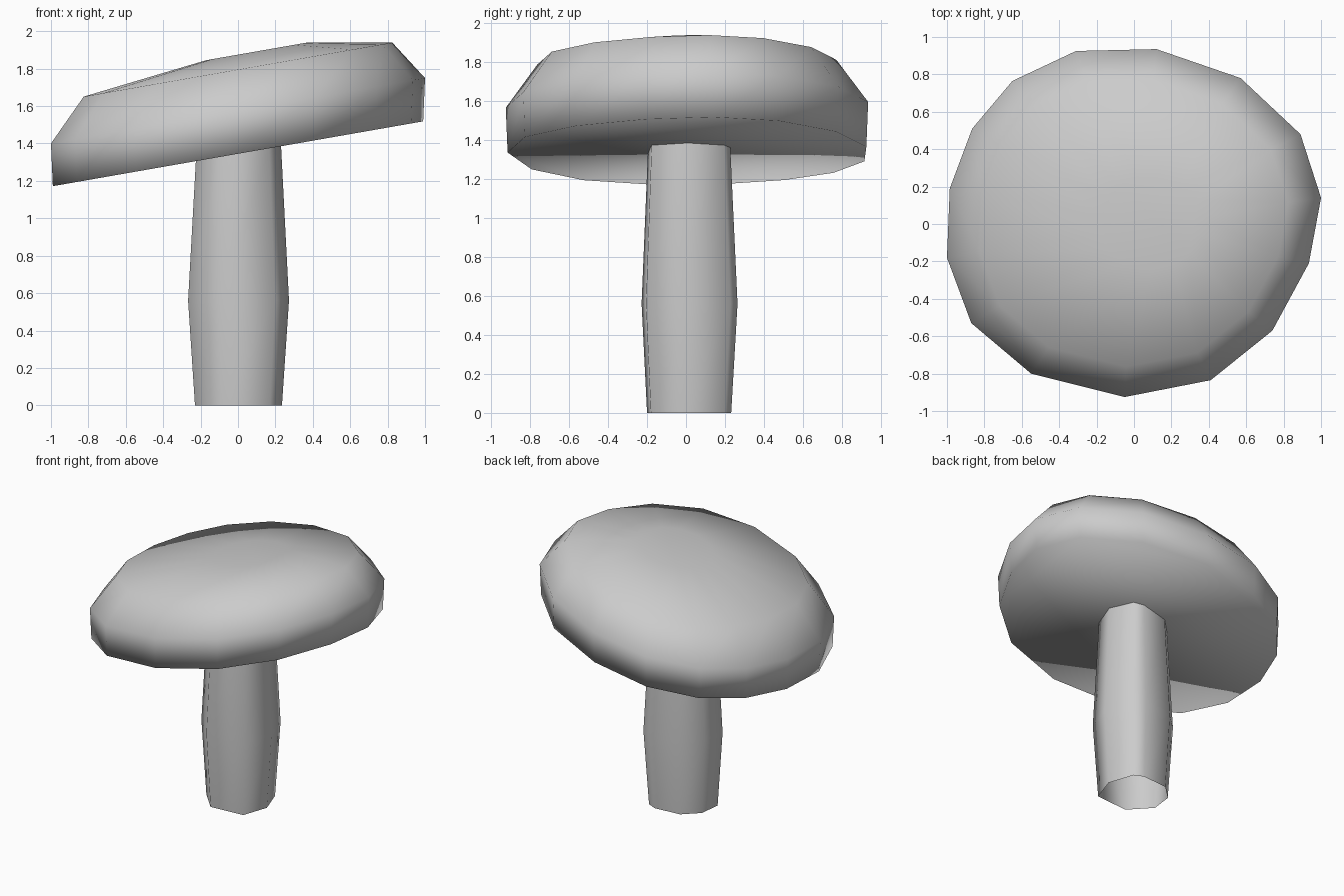
import bpy
import bmesh

cube = bpy.data.objects.get("Cube")
if cube:
    bpy.data.objects.remove(cube, do_unlink=True)

TILT = 0.175  # rise of the cap per unit of x

grey = bpy.data.materials.new("plain_grey")
grey.use_nodes = True
grey.diffuse_color = (0.6, 0.6, 0.6, 1)
grey.node_tree.nodes["Principled BSDF"].inputs["Base Color"].default_value = (0.6, 0.6, 0.6, 1)


def loft(name, rings, close_bottom, close_top):
    """Skin a stack of point rings and shade the result smooth."""
    bm = bmesh.new()
    loops = [[bm.verts.new(p) for p in ring] for ring in rings]
    for low, high in zip(loops, loops[1:]):
        n = len(low)
        for i in range(n):
            j = (i + 1) % n
            bm.faces.new((low[i], low[j], high[j], high[i]))
    if close_bottom:
        bm.faces.new(loops[0][::-1])
    if close_top:
        bm.faces.new(loops[-1])
    for face in bm.faces:
        face.smooth = True
    mesh = bpy.data.meshes.new(name)
    bm.to_mesh(mesh)
    bm.free()
    mesh.materials.append(grey)
    obj = bpy.data.objects.new(name, mesh)
    bpy.context.collection.objects.link(obj)
    return obj


def tilted_ring(outline, scale, height, shift=0.0):
    """Scaled outline lying on the sloping plane of the cap."""
    ring = []
    for x, y in outline:
        px = x * scale + shift
        ring.append((px, y * scale, height + TILT * px))
    return ring


# Cap: uneven outline, flat underside, short wall, rounded shoulder and crown
cap_outline = [
    (1.0, .14), (.89, .48), (.57, .78), (.12, .935), (-.31, .925),
    (-.65, .765), (-.865, .51), (-.985, .19), (-1.0, -.18), (-.87, -.53),
    (-.55, -.8), (-.05, -.925), (.41, -.835), (.74, -.57), (.935, -.21),
]
loft("mushroom_cap", [
    tilted_ring(cap_outline, 0.99, 1.345),
    tilted_ring(cap_outline, 1.0, 1.575),
    tilted_ring(cap_outline, 0.825, 1.795),
    tilted_ring(cap_outline, 0.27, 1.875, 0.1),
], True, True)

# Stem: slightly bulging open tube, cut off along the slope of the cap
stem_outline = [
    (.17, -.18), (.235, .01), (.17, .2), (.1, .232),
    (-.1, .215), (-.21, .11), (-.23, -.05), (-.09, -.2),
]
loft("mushroom_stem", [
    [(x, y, 0) for x, y in stem_outline],
    [(x * 1.16, y * 1.14, 0.56) for x, y in stem_outline],
    tilted_ring(stem_outline, 0.98, 1.345),
], False, False)
